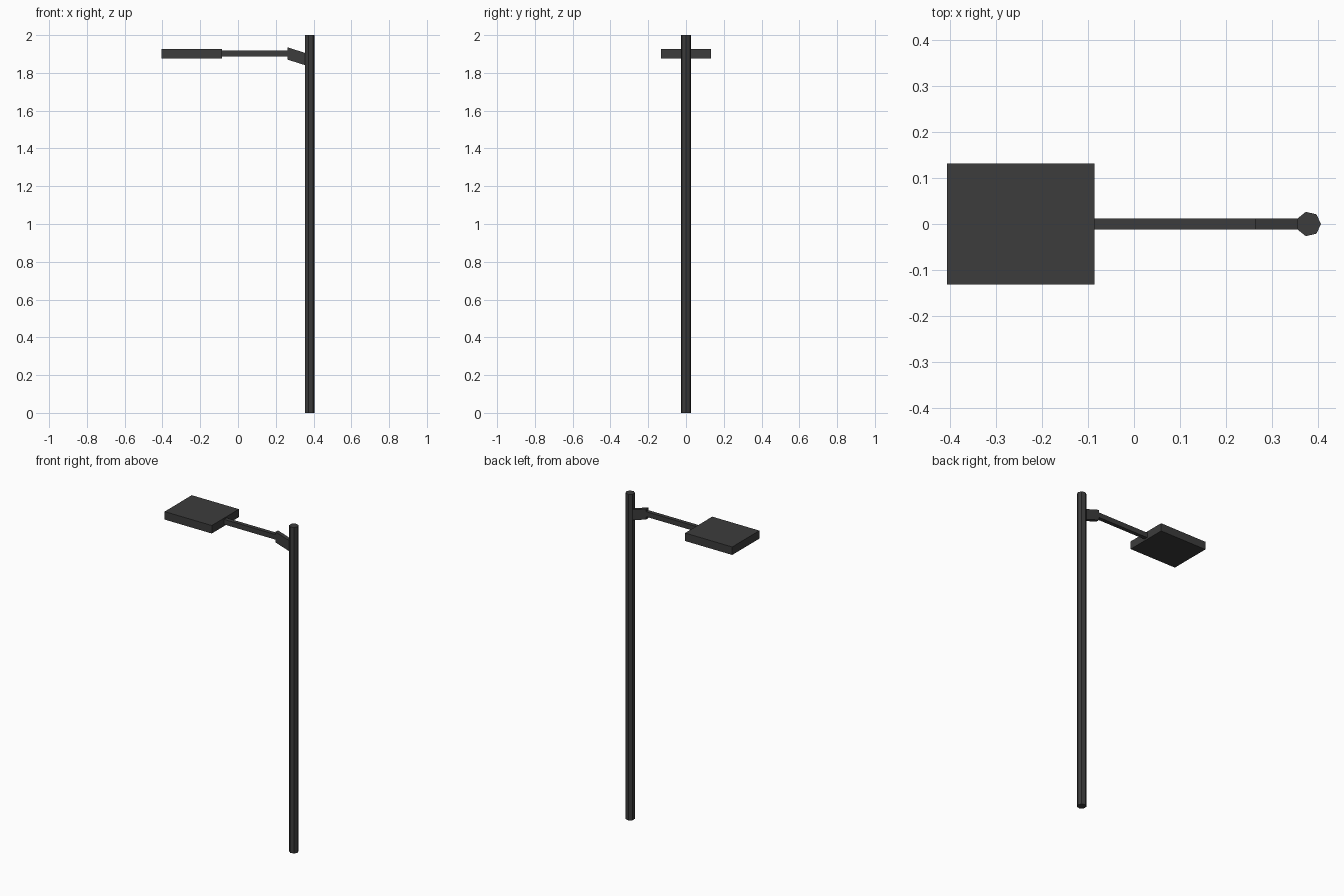
import bpy, bmesh, math
from mathutils import Vector

if "Cube" in bpy.data.objects:
    bpy.data.objects.remove(bpy.data.objects["Cube"])

dark = bpy.data.materials.new("dark_metal")
dark.diffuse_color = (0.045, 0.045, 0.045, 1)
dark.use_nodes = True
dark.node_tree.nodes["Principled BSDF"].inputs["Base Color"].default_value = dark.diffuse_color


def prism(name, outline, sweep):
    """Extrude a closed outline along a vector into a flat-shaded solid."""
    bm = bmesh.new()
    face = bm.faces.new([bm.verts.new(p) for p in outline])
    ext = bmesh.ops.extrude_face_region(bm, geom=[face], use_keep_orig=True)
    moved = [v for v in ext["geom"] if isinstance(v, bmesh.types.BMVert)]
    bmesh.ops.translate(bm, verts=moved, vec=Vector(sweep))
    bmesh.ops.recalc_face_normals(bm, faces=bm.faces)
    mesh = bpy.data.meshes.new(name)
    bm.to_mesh(mesh)
    bm.free()
    mesh.materials.append(dark)
    obj = bpy.data.objects.new(name, mesh)
    bpy.context.collection.objects.link(obj)
    return obj


def side_profile(name, points, width):
    """Profile drawn in x/z, centred across y."""
    return prism(name, [(x, -width / 2, z) for x, z in points], (0, width, 0))


def bar(name, x0, x1, z0, z1, width):
    return side_profile(name, [(x0, z0), (x1, z0), (x1, z1), (x0, z1)], width)


# Seven-sided pole with a corner pointing to +x
R, CX = 0.027, 0.379
ring = [(CX + R * math.cos(i * math.tau / 7), R * math.sin(i * math.tau / 7), 0)
        for i in range(7)]
prism("pole", ring, (0, 0, 2))

# Lamp head
bar("lamp_head", -0.406, -0.086, 1.877, 1.926, 0.263)

# Horizontal arm
bar("arm", -0.088, 0.265, 1.887, 1.918, 0.024)

# Slanted bracket joining arm to pole
side_profile("bracket", [(0.263, 1.87), (0.358, 1.84), (0.358, 1.905), (0.263, 1.935)], 0.024)
